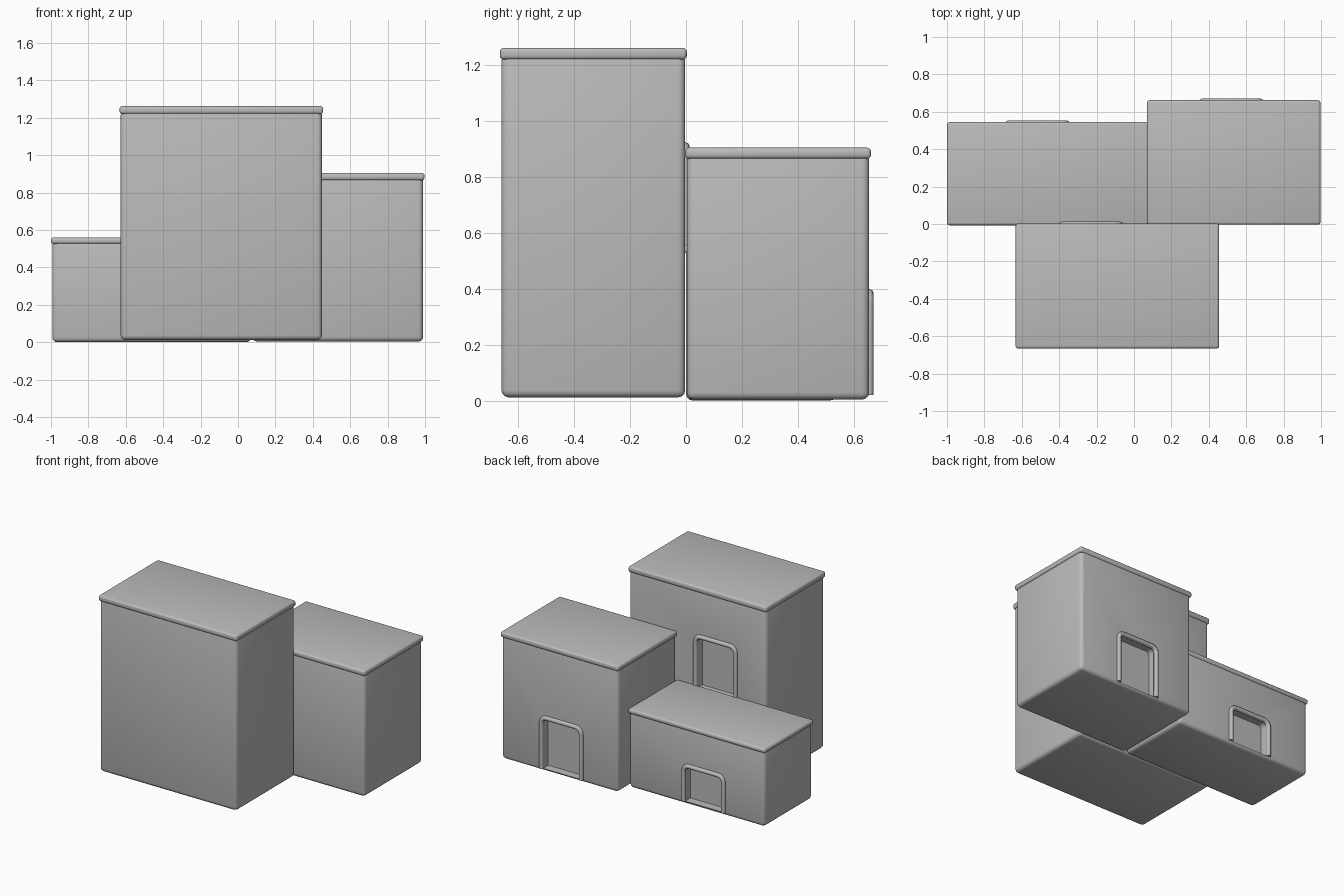
import bpy, bmesh, math
from mathutils import Vector

cube = bpy.data.objects.get("Cube")
if cube:
    bpy.data.objects.remove(cube, do_unlink=True)

plaster = bpy.data.materials.new("grey_plaster")
plaster.use_nodes = True
grey = (0.5, 0.5, 0.5, 1)
plaster.diffuse_color = grey
plaster.node_tree.nodes["Principled BSDF"].inputs["Base Color"].default_value = grey


def activate(obj):
    bpy.ops.object.select_all(action='DESELECT')
    obj.select_set(True)
    bpy.context.view_layer.objects.active = obj


def smooth(obj, degrees=50):
    activate(obj)
    bpy.ops.object.shade_smooth_by_angle(angle=math.radians(degrees))


def link(name, data):
    obj = bpy.data.objects.new(name, data)
    bpy.context.collection.objects.link(obj)
    data.materials.append(plaster)
    return obj


def rounded_box(name, low, high, radius, segments):
    """Box between two corners with every edge rounded."""
    low, high = Vector(low), Vector(high)
    bm = bmesh.new()
    bmesh.ops.create_cube(bm, size=1)
    bmesh.ops.scale(bm, vec=high - low, verts=bm.verts)
    bmesh.ops.translate(bm, vec=(low + high) / 2, verts=bm.verts)
    bmesh.ops.bevel(bm, geom=bm.edges[:], offset=radius, segments=segments,
                    profile=0.5, affect='EDGES')
    mesh = bpy.data.meshes.new(name)
    bm.to_mesh(mesh)
    bm.free()
    return link(name, mesh)


def door_path(cx, half, bottom, top, radius, steps=5):
    """Door outline in x and z: up one side, over the top, down the other."""
    path = [(cx - half, bottom)]
    for side, start in ((-1, math.pi), (1, math.pi / 2)):
        for i in range(steps + 1):
            a = start - i / steps * math.pi / 2
            path.append((cx + side * (half - radius) + radius * math.cos(a),
                         top - radius + radius * math.sin(a)))
    return path + [(cx + half, bottom)]


def cut_recess(body, path, wall, depth):
    """Sink a door recess into the back wall."""
    bm = bmesh.new()
    face = bm.faces.new([bm.verts.new((x, wall - depth, z)) for x, z in path])
    out = bmesh.ops.extrude_face_region(bm, geom=[face])
    moved = [v for v in out["geom"] if isinstance(v, bmesh.types.BMVert)]
    bmesh.ops.translate(bm, vec=(0, depth * 2, 0), verts=moved)
    bmesh.ops.recalc_face_normals(bm, faces=bm.faces[:])
    mesh = bpy.data.meshes.new("recess_cutter")
    bm.to_mesh(mesh)
    bm.free()
    cutter = link("recess_cutter", mesh)
    cutter.hide_render = True
    mod = body.modifiers.new("recess", 'BOOLEAN')
    mod.operation = 'DIFFERENCE'
    mod.solver = 'EXACT'
    mod.object = cutter
    activate(body)
    bpy.ops.object.modifier_apply(modifier=mod.name)
    bpy.data.objects.remove(cutter, do_unlink=True)


def door_frame(name, path, wall, radius):
    """Round moulding swept along the door outline."""
    curve = bpy.data.curves.new(name, 'CURVE')
    curve.dimensions = '3D'
    curve.bevel_depth = radius
    curve.bevel_resolution = 2
    curve.use_fill_caps = True
    spline = curve.splines.new('POLY')
    spline.points.add(len(path) - 1)
    for point, (x, z) in zip(spline.points, path):
        point.co = (x, wall, z, 1)
    frame = link(name, curve)
    activate(frame)
    bpy.ops.object.convert(target='MESH')
    smooth(bpy.context.object)


def house(name, low, high, eaves, overhang, door_x, door_bottom, door_top):
    """Body, roof slab, recessed door and door moulding."""
    wall = high[1]
    body = rounded_box(name + "_body", low, (high[0], high[1], eaves + 0.02), 0.025, 3)
    cut_recess(body, door_path(door_x, 0.145, door_bottom, door_top - 0.026, 0.03),
               wall, 0.06)
    smooth(body)
    roof = rounded_box(name + "_roof",
                       (low[0] - overhang, low[1] - overhang, eaves),
                       (high[0] + overhang, high[1] + overhang, high[2]), 0.014, 3)
    smooth(roof)
    door_frame(name + "_door_frame",
               door_path(door_x, 0.156, door_bottom, door_top - 0.016, 0.04),
               wall, 0.016)


# Three stepped houses, doors on the back walls
house("tall_house", (-0.627, -0.66, 0.012), (0.449, -0.003, 1.262), 1.22, 0.006,
      -0.23, 0.54, 0.925)
house("middle_house", (0.076, 0.003, 0.004), (0.99, 0.655, 0.905), 0.865, 0.007,
      0.52, 0.02, 0.4)
house("low_house", (-0.993, 0.0, 0.0), (0.07, 0.538, 0.56), 0.525, 0.007,
      -0.515, 0.02, 0.29)
